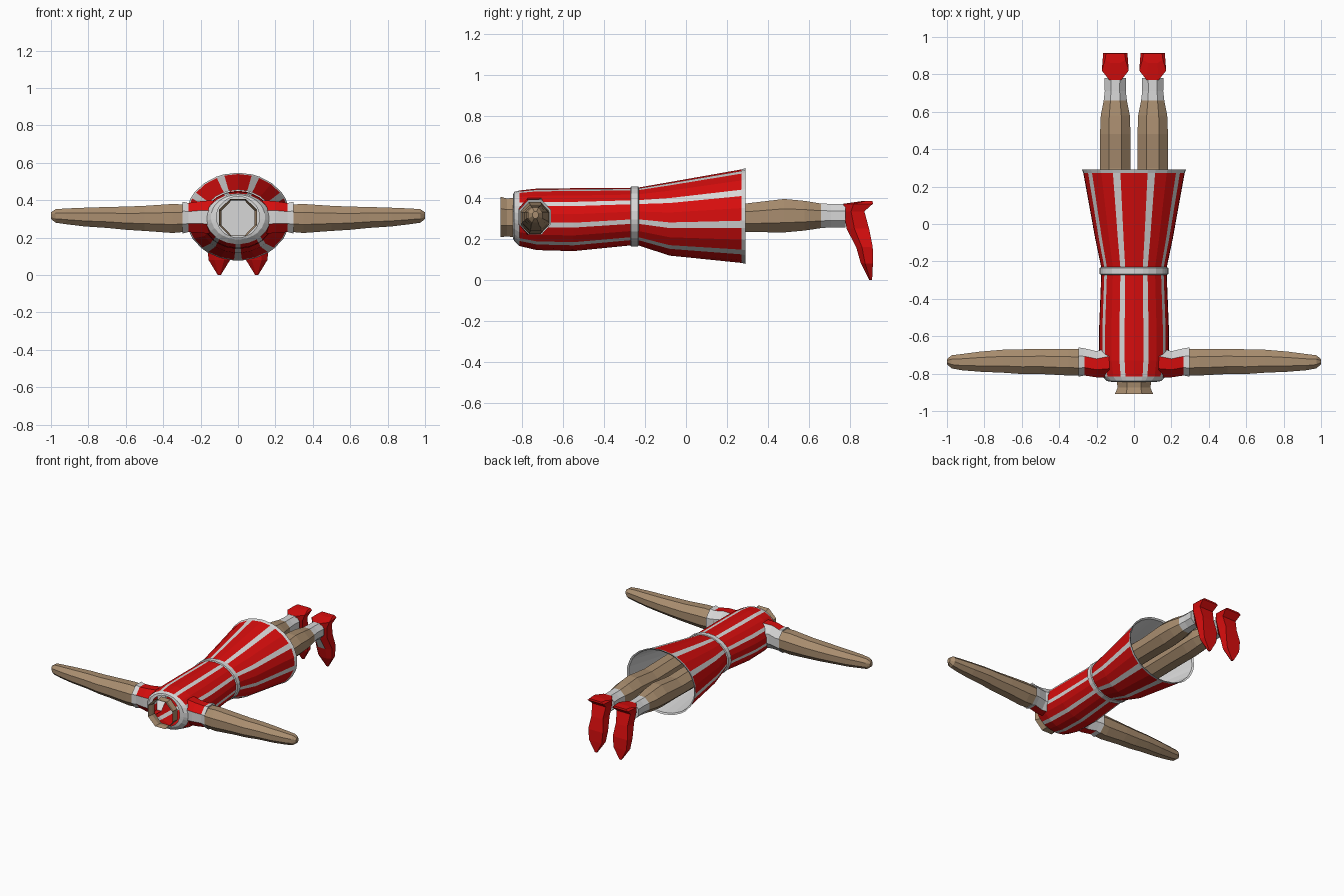
import bpy, bmesh, math

if "Cube" in bpy.data.objects:
    bpy.data.objects.remove(bpy.data.objects["Cube"])


def material(name, rgb):
    m = bpy.data.materials.new(name)
    m.diffuse_color = (*rgb, 1)
    m.use_nodes = True
    m.node_tree.nodes["Principled BSDF"].inputs["Base Color"].default_value = m.diffuse_color
    return m


RED = material("red", (0.68, 0.004, 0.004))
WHITE = material("white", (0.68, 0.68, 0.68))
SKIN = material("tan", (0.40, 0.27, 0.16))


def loft(name, rings, mats, pick=lambda i, j: 0, caps=(False, False)):
    """Skin equal-sized rings; pick(ring, side) gives the colour slot."""
    bm = bmesh.new()
    vs = [[bm.verts.new(p) for p in r] for r in rings]
    n = len(rings[0])
    for i in range(len(vs) - 1):
        for j in range(n):
            k = (j + 1) % n
            f = bm.faces.new((vs[i][j], vs[i][k], vs[i + 1][k], vs[i + 1][j]))
            f.material_index = pick(i, j)
    for flag, r, i in ((caps[0], vs[0], 0), (caps[1], vs[-1], len(vs) - 2)):
        if flag:
            bm.faces.new(r).material_index = pick(i, 0)
    bmesh.ops.recalc_face_normals(bm, faces=bm.faces[:])
    me = bpy.data.meshes.new(name)
    bm.to_mesh(me)
    bm.free()
    for m in mats:
        me.materials.append(m)
    ob = bpy.data.objects.new(name, me)
    bpy.context.collection.objects.link(ob)
    return ob


def ring_y(y, cx, rx, z0, z1, angles):
    """Oval ring across the y axis; angle 0 points up."""
    zc, rz = (z0 + z1) / 2, (z1 - z0) / 2
    return [(cx + rx * math.sin(a), y, zc + rz * math.cos(a)) for a in angles]


# Dress section: nine panels, each a ridge between narrow stripes
dress = []
for p in range(9):
    c = p * 40
    dress += [math.radians(c + d) for d in (-15.5, 0, 15.5)]
octo = [math.radians(22.5 + 45 * k) for k in range(8)]


def stripe(j):
    return 1 if j % 3 == 2 else 0


# Bodice with white collar edge
bodice = [(-0.845, .115, .20, .42), (-0.84, .145, .19, .43), (-0.815, .172, .165, .437),
          (-0.73, .187, .145, .446), (-0.55, .187, .14, .448), (-0.25, .175, .17, .45)]
loft("bodice", [ring_y(y, 0, r, a, b, dress) for y, r, a, b in bodice],
     [RED, WHITE], lambda i, j: 1 if i < 2 else stripe(j))

# Belt
belt = [(-0.272, .176, .168, .45), (-0.268, .184, .163, .457),
        (-0.234, .184, .163, .457), (-0.23, .174, .17, .45)]
loft("belt", [ring_y(y, 0, r, a, b, dress) for y, r, a, b in belt], [WHITE])

# Flared skirt, white hem, then white lining back up to the waist
skirt = [(-0.24, .174, .17, .45), (-0.08, .208, .118, .478), (.272, .272, .082, .54),
         (.292, .28, .077, .547), (.285, .268, .088, .535), (-0.08, .2, .126, .47),
         (-0.225, .165, .18, .44)]
loft("skirt", [ring_y(y, 0, r, a, b, dress) for y, r, a, b in skirt],
     [RED, WHITE], lambda i, j: 1 if i > 1 else stripe(j), (False, True))

# Open neck
neck = [(-0.84, .10, .20, .41), (-0.875, .095, .205, .405), (-0.908, .11, .20, .415)]
loft("neck", [ring_y(y, 0, r, a, b, octo) for y, r, a, b in neck], [SKIN])


def ring_x(s, x, y0, y1, z0, z1):
    yc, zc, ry, rz = (y0 + y1) / 2, (z0 + z1) / 2, (y1 - y0) / 2, (z1 - z0) / 2
    k = 1 / math.cos(math.radians(22.5))
    return [(s * x, yc + ry * k * math.sin(a), zc + rz * k * math.cos(a)) for a in octo]


# x, y range, z range
ARM = [(.24, -.81, -.67, .235, .375), (.35, -.81, -.668, .225, .38),
       (.5, -.802, -.667, .236, .37), (.6, -.802, -.67, .242, .366),
       (.7, -.795, -.672, .252, .364), (.82, -.79, -.682, .26, .36),
       (.92, -.782, -.695, .272, .356), (.975, -.772, -.702, .28, .352),
       (1.0, -.75, -.722, .30, .335)]
SLEEVE = [(.13, -.82, -.66, .22, .40), (.20, -.82, -.68, .225, .395),
          (.265, -.81, -.665, .23, .385), (.297, -.816, -.66, .222, .392),
          (.29, -.80, -.67, .235, .378)]
# y, half width, z range
LEG = [(-.1, .08, .22, .39), (.3, .083, .228, .38), (.48, .084, .225, .402),
       (.58, .08, .235, .392), (.66, .064, .248, .378), (.71, .058, .252, .376),
       (.78, .06, .25, .376)]
# z, y range, half width
SHOE = [(.385, .86, .912, .055), (.372, .77, .914, .072), (.335, .772, .872, .062),
        (.25, .785, .895, .052), (.16, .832, .913, .066), (.08, .855, .914, .057),
        (.0, .895, .91, .008)]

for s, side in ((-1, "left"), (1, "right")):
    loft(side + "_arm", [ring_x(s, *r) for r in ARM], [SKIN], caps=(True, True))
    # Sleeve: red above and below, white front and cuff
    loft(side + "_sleeve", [ring_x(s, *r) for r in SLEEVE], [RED, WHITE],
         lambda i, j: 1 if i > 1 or j in (0, 1, 2, 5) else 0)
    # Leg with sock
    loft(side + "_leg", [ring_y(y, s * .1, w * 1.05, a, b, octo) for y, w, a, b in LEG],
         [SKIN, WHITE], lambda i, j: 1 if i > 3 else 0, (True, True))
    # Pointed shoe with white instep
    cx = s * .1
    rings = []
    for z, y0, y1, w in SHOE:
        ym = y0 + .35 * (y1 - y0)
        rings.append([(cx - w * .45, y0, z), (cx + w * .45, y0, z), (cx + w, ym, z),
                      (cx + w * .9, y1, z), (cx - w * .9, y1, z), (cx - w, ym, z)])
    loft(side + "_shoe", rings, [RED, WHITE],
         lambda i, j: 1 if j == 0 and 1 <= i <= 3 else 0, (True, True))
